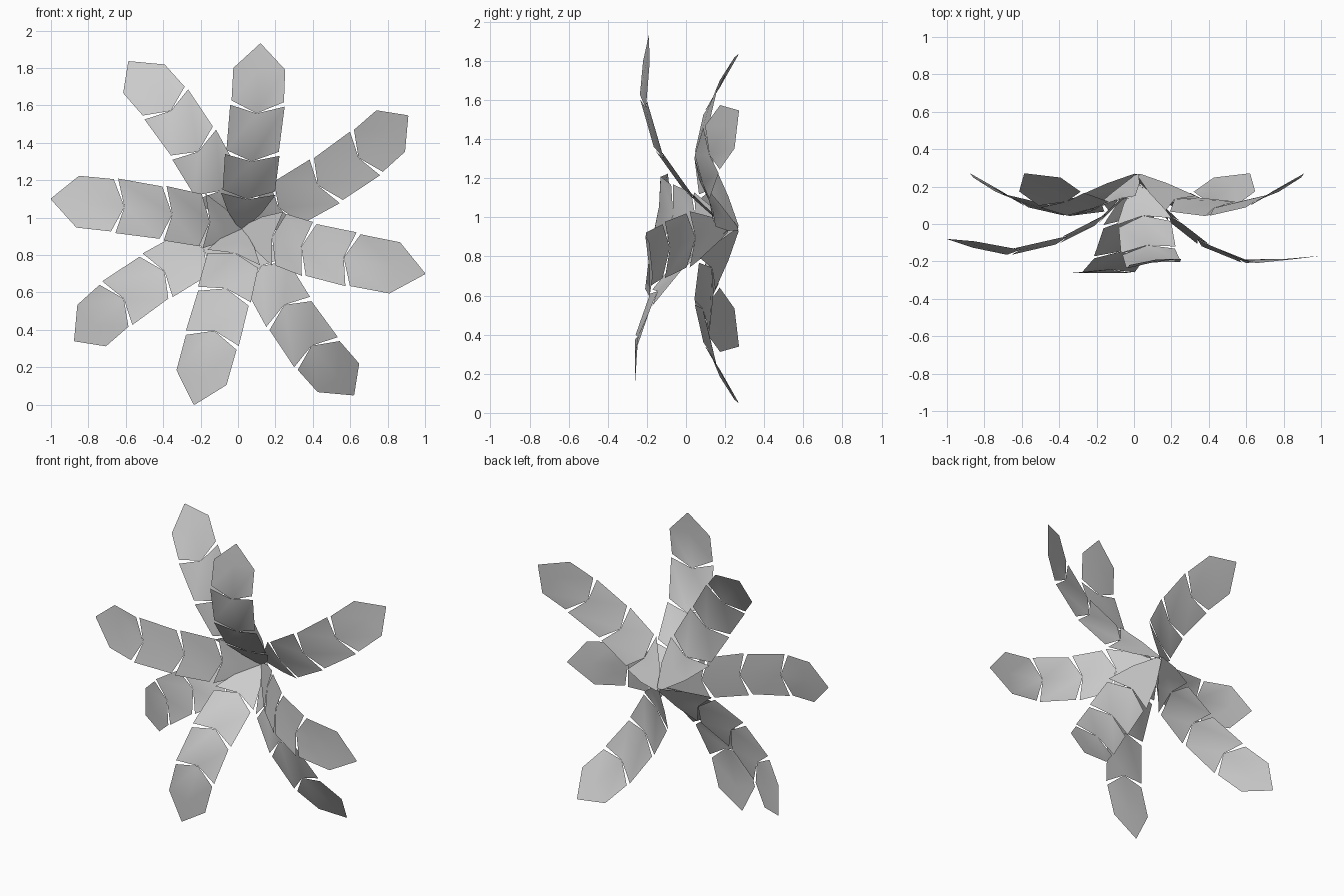
import bpy, bmesh
from mathutils import Vector, Matrix
from math import radians

if "Cube" in bpy.data.objects:
    bpy.data.objects.remove(bpy.data.objects["Cube"])

HALF = 0.147      # half width of a petal
NOTCH = 0.055     # depth of the chevron between segments
GAP = 0.012       # half of the gap at the petal's edges


def petal(name, stations, across):
    """Four folded-paper segments along five stations; across = width direction."""
    c = [Vector(s) for s in stations]
    w = Vector(across).normalized() * HALF
    d = [(c[i + 1] - c[i]).normalized() for i in range(4)]
    bm = bmesh.new()

    def strip(rows):
        # rows of (edge centre, spine point, width factor)
        grid = [[bm.verts.new(e - w * k), bm.verts.new(m), bm.verts.new(e + w * k)]
                for e, m, k in rows]
        for a, b in zip(grid, grid[1:]):
            for j in (0, 1):
                bm.faces.new((a[j], a[j + 1], b[j + 1], b[j]))

    def end(i):
        return (c[i] - d[i - 1] * GAP, c[i] - d[i - 1] * NOTCH, 1.0)

    def start(i):
        return (c[i] + d[i] * GAP, c[i] - d[i - 1] * NOTCH, 0.96)

    # root segment: narrow at the centre, widening to full width
    shoulder = c[0].lerp(c[1], 0.45)
    strip([(c[0], c[0], 0.1), (shoulder, shoulder, 0.62), end(1)])
    # two middle segments
    for i in (1, 2):
        strip([start(i), end(i + 1)])
    # pointed tip segment
    mid = c[3].lerp(c[4], 0.58)
    strip([start(3), (mid, mid, 0.95), (c[4], c[4], 0.02)])

    bmesh.ops.remove_doubles(bm, verts=bm.verts, dist=0.0001)
    me = bpy.data.meshes.new(name)
    bm.to_mesh(me)
    bm.free()
    for p in me.polygons:
        p.use_smooth = True
    ob = bpy.data.objects.new(name, me)
    bpy.context.collection.objects.link(ob)


# back whorl: one petal turned four times about the flower's axis
centre = Vector((0.017, 0, 0.943))
back = [(0.015, 0.265, 0.95), (-0.115, 0.105, 1.185), (-0.24, 0.08, 1.40),
        (-0.39, 0.13, 1.615), (-0.585, 0.27, 1.835)]
for k in range(4):
    turn = Matrix.Rotation(radians(90 * k), 3, 'Y')
    petal("back_petal_%d" % (k + 1),
          [centre + turn @ (Vector(p) - centre) for p in back],
          turn @ Vector((0.225, 0.075, 0.155)))

# front whorl: each petal bends a little differently
root = (0.02, 0.215, 0.94)
petal("front_petal_top", [root, (0.057, 0.005, 1.135), (0.077, -0.145, 1.345),
      (0.105, -0.22, 1.61), (0.12, -0.19, 1.93)], (0.29, 0.035, -0.01))
petal("front_petal_left", [root, (-0.19, 0.015, 0.985), (-0.40, -0.09, 1.025),
      (-0.66, -0.15, 1.065), (-1.0, -0.08, 1.10)], (0.015, 0.035, 0.29))
petal("front_petal_right", [root, (0.22, 0.01, 0.885), (0.38, -0.115, 0.83),
      (0.615, -0.21, 0.775), (1.0, -0.17, 0.70)], (-0.06, 0.0, -0.29))
petal("front_petal_bottom", [root, (-0.025, -0.015, 0.78), (-0.075, -0.18, 0.58),
      (-0.14, -0.262, 0.345), (-0.235, -0.26, 0.0)], (-0.27, 0.0, 0.08))
